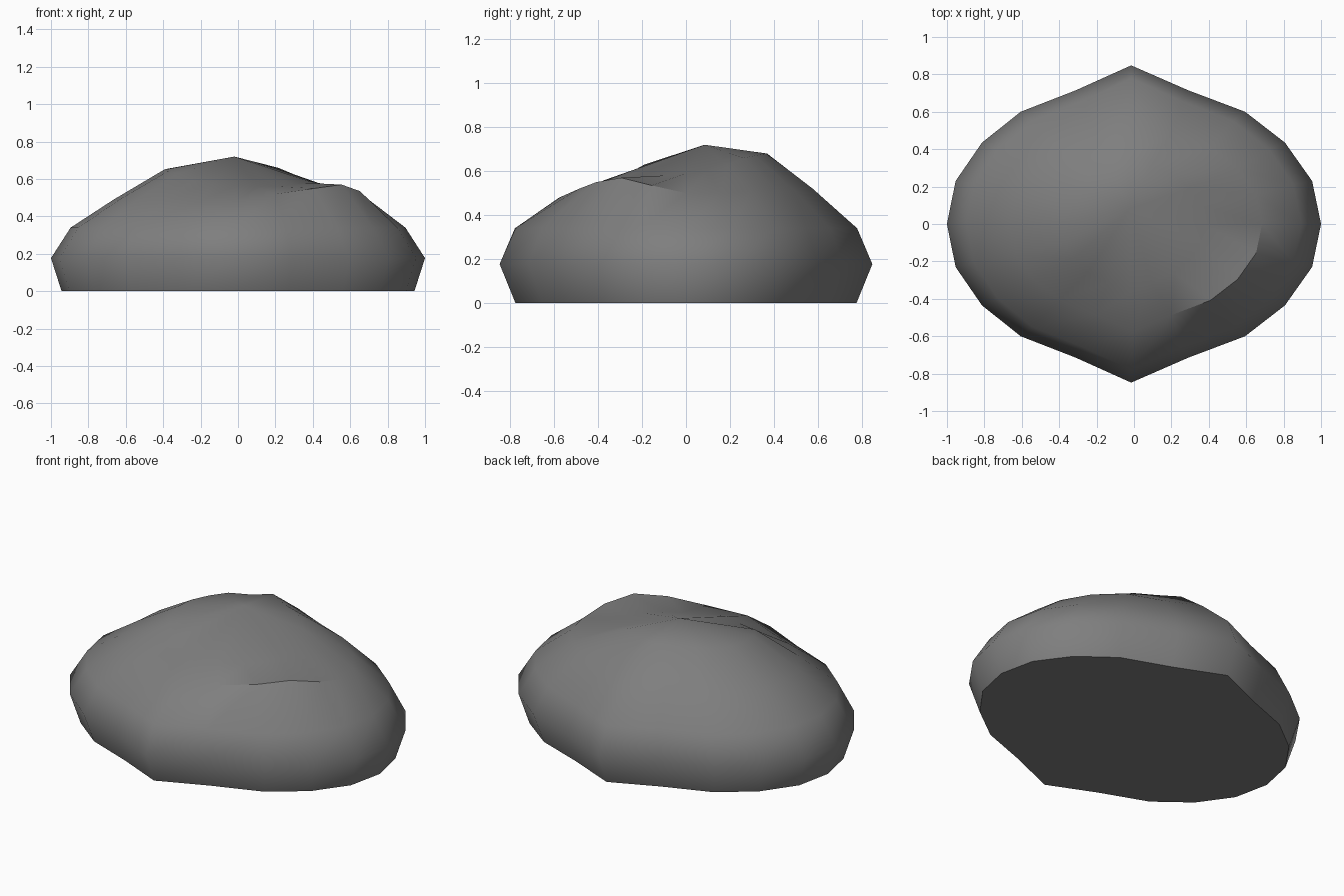
import bpy, bmesh

if "Cube" in bpy.data.objects:
    bpy.data.objects.remove(bpy.data.objects["Cube"])

# Plan outline at the widest level: quarter profile mirrored to 20 points
quarter = [(1.0, 0.0), (0.953, 0.23), (0.81, 0.435), (0.60, 0.60), (0.30, 0.715), (0.0, 0.848)]
outline = (quarter[:5]
           + [(-x, y) for x, y in reversed(quarter[1:])]
           + [(-x, -y) for x, y in quarter[:5]]
           + [(x, -y) for x, y in reversed(quarter[1:])])

# Heights of the two uneven upper rings, counter-clockwise from +x
shoulder = [.50, .50, .51, .52, .52, .52, .52, .51, .50, .50, .49,
            .49, .49, .48, .48, .48, .52, .55, .57, .535]
crown = [.59, .60, .625, .66, .67, .68, .67, .67, .66, .655, .65,
         .64, .63, .59, .57, .56, .56, .56, .57, .58]

# Rings from base to crown: x scale, y scale, x shift, height
rings = [(.943, .915, 0, [0] * 20),
         (1.0, 1.0, 0, [.177] * 20),
         (.895, .918, 0, [.34] * 20),
         (.675, .68, .01, shoulder),
         (.385, .435, -.01, crown)]

bm = bmesh.new()
loops = [[bm.verts.new((x * sx + dx - 0.015 * (1 - abs(x)), y * sy, z))
          for (x, y), z in zip(outline, heights)]
         for sx, sy, dx, heights in rings]

# Rock sides
for low, high in zip(loops, loops[1:]):
    for i in range(20):
        j = (i + 1) % 20
        bm.faces.new((low[i], low[j], high[j], high[i]))

# Peak fan and flat underside
peak = bm.verts.new((-0.02, 0.085, 0.72))
for i in range(20):
    bm.faces.new((loops[-1][i], loops[-1][(i + 1) % 20], peak))
base = bm.faces.new(list(reversed(loops[0])))

# Smooth shading, hard edge round the underside and along the front-right ledge
for f in bm.faces:
    f.smooth = f is not base
for e in base.edges:
    e.smooth = False
for i in range(16, 20):
    bm.edges.get((loops[3][i], loops[3][(i + 1) % 20])).smooth = False

mesh = bpy.data.meshes.new("rock")
bm.to_mesh(mesh)
bm.free()
rock = bpy.data.objects.new("rock", mesh)
bpy.context.collection.objects.link(rock)

# Dark stone colour
stone = bpy.data.materials.new("dark_stone")
stone.diffuse_color = (0.21, 0.21, 0.21, 1)
stone.use_nodes = True
stone.node_tree.nodes["Principled BSDF"].inputs["Base Color"].default_value = stone.diffuse_color
mesh.materials.append(stone)
